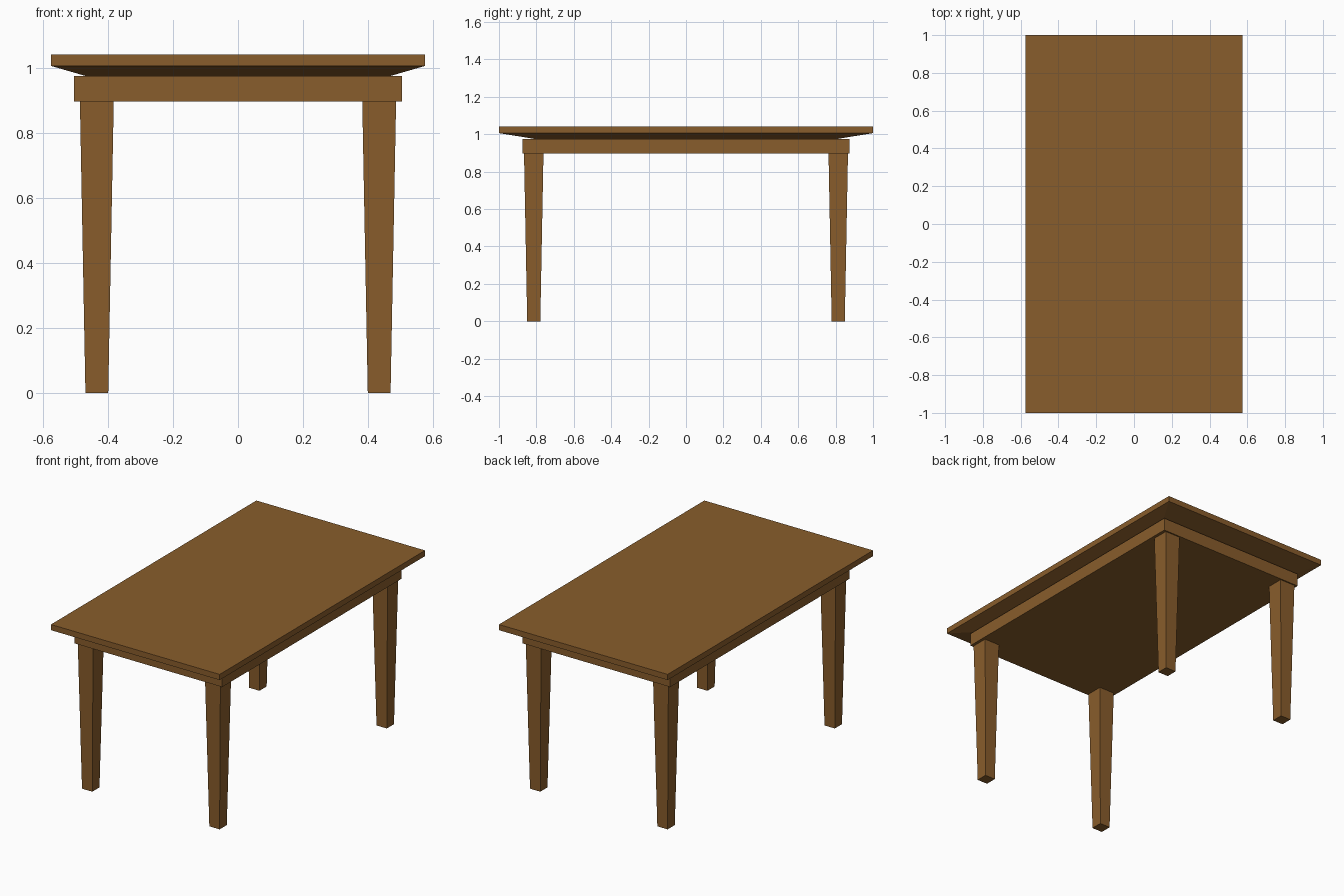
import bpy, bmesh

if "Cube" in bpy.data.objects:
    bpy.data.objects.remove(bpy.data.objects["Cube"])

wood = bpy.data.materials.new("brown wood")
wood.diffuse_color = (0.25, 0.11, 0.025, 1)
wood.use_nodes = True
wood.node_tree.nodes["Principled BSDF"].inputs["Base Color"].default_value = wood.diffuse_color


def stacked(name, sections, cx=0, cy=0):
    """Solid through rectangular sections (half_x, half_y, z), bottom to top."""
    bm = bmesh.new()
    rings = [[bm.verts.new((cx + sx * hx, cy + sy * hy, z))
              for sx, sy in ((-1, -1), (1, -1), (1, 1), (-1, 1))]
             for hx, hy, z in sections]
    bm.faces.new(rings[0][::-1])
    bm.faces.new(rings[-1])
    for low, high in zip(rings, rings[1:]):
        for i in range(4):
            j = (i + 1) % 4
            bm.faces.new((low[i], low[j], high[j], high[i]))
    mesh = bpy.data.meshes.new(name)
    bm.to_mesh(mesh)
    bm.free()
    mesh.materials.append(wood)
    obj = bpy.data.objects.new(name, mesh)
    bpy.context.collection.objects.link(obj)
    return obj


# Top board with a chamfered underside
stacked("table_top", [(0.468, 0.81, 0.975), (0.575, 1.0, 1.006), (0.575, 1.0, 1.041)])

# Solid apron below the board
stacked("apron", [(0.504, 0.874, 0.896), (0.504, 0.874, 0.975)])

# Four tapered legs
for y_name, sy in (("front", -1), ("back", 1)):
    for x_name, sx in (("left", -1), ("right", 1)):
        stacked(f"{y_name}_{x_name}_leg", [(0.035, 0.035, 0), (0.052, 0.052, 0.896)],
                sx * 0.434, sy * 0.814)
